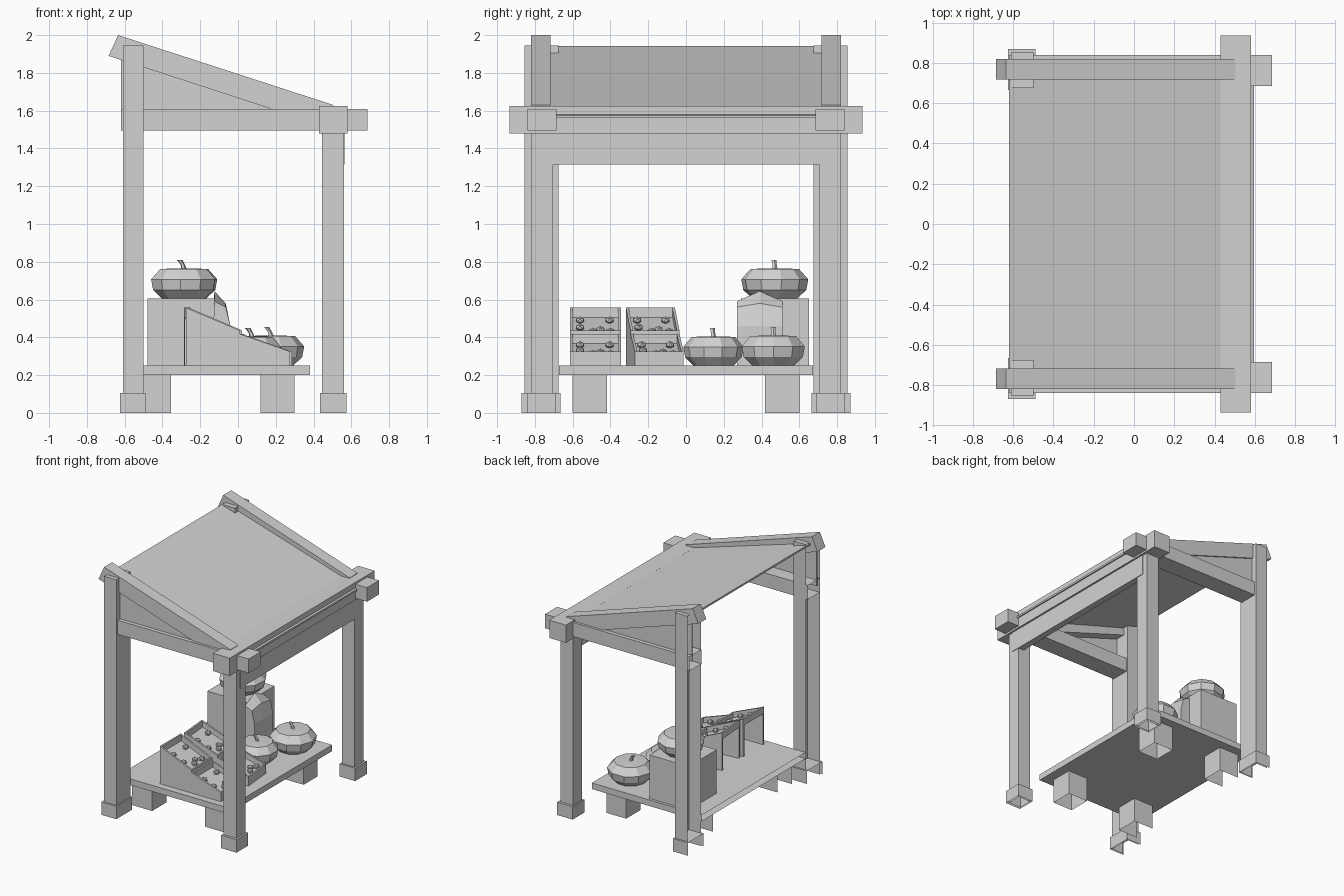
import bpy, bmesh, math
from mathutils import Matrix, Vector

old = bpy.data.objects.get("Cube")
if old:
    bpy.data.objects.remove(old)

GREY = (0.65, 0.65, 0.65, 1)
mat = bpy.data.materials.new("plain_grey")
mat.use_nodes = True
mat.diffuse_color = GREY
mat.node_tree.nodes["Principled BSDF"].inputs["Base Color"].default_value = GREY


def finish(bm, name, matrix=None):
    if matrix:
        bm.transform(matrix)
    mesh = bpy.data.meshes.new(name)
    bm.to_mesh(mesh)
    bm.free()
    mesh.materials.append(mat)
    ob = bpy.data.objects.new(name, mesh)
    bpy.context.collection.objects.link(ob)
    return ob


def box(name, x, y, z, open_sides=(), matrix=None):
    """Box from ranges; open_sides lists outward directions left without a face."""
    bm = bmesh.new()
    bmesh.ops.create_cube(bm, size=1)
    bm.normal_update()
    gone = [f for f in bm.faces if any(f.normal.dot(Vector(d)) > 0.9 for d in open_sides)]
    bmesh.ops.delete(bm, geom=gone, context='FACES')
    for v in bm.verts:
        v.co = [r[0] if c < 0 else r[1] for c, r in zip(v.co, (x, y, z))]
    return finish(bm, name, matrix)


def prism(name, profile, y0, y1, matrix=None):
    """Extrude an (x, z) outline from y0 to y1."""
    bm = bmesh.new()
    face = bm.faces.new([bm.verts.new((x, y0, z)) for x, z in profile])
    ext = bmesh.ops.extrude_face_region(bm, geom=[face])
    moved = [g for g in ext["geom"] if isinstance(g, bmesh.types.BMVert)]
    bmesh.ops.translate(bm, verts=moved, vec=(0, y1 - y0, 0))
    bmesh.ops.recalc_face_normals(bm, faces=bm.faces)
    return finish(bm, name, matrix)


def span(side, a, b):
    return tuple(sorted((side * a, side * b)))


BACK, DOWN, UP = (-1, 0, 0), (0, 0, -1), (0, 0, 1)

# Frame: posts, feet, side beams and rafters, mirrored across y
for s, label in ((-1, "front"), (1, "rear")):
    box(label + "_tall_post", (-0.61, -0.50), span(s, 0.675, 0.855), (0, 1.945), (BACK, DOWN))
    box(label + "_tall_foot", (-0.625, -0.49), span(s, 0.665, 0.87), (0, 0.105), (BACK, DOWN))
    box(label + "_short_post", (0.445, 0.56), span(s, 0.705, 0.82), (0, 1.5), (DOWN,))
    box(label + "_short_foot", (0.435, 0.575), span(s, 0.69, 0.84), (0, 0.105), (DOWN,))
    box(label + "_side_beam", (-0.62, 0.685), span(s, 0.685, 0.84), (1.495, 1.61), (BACK,))
    prism(label + "_rafter", [(-0.635, 2.0), (-0.685, 1.89), (0.465, 1.515), (0.505, 1.63)],
          *span(s, 0.717, 0.82))
    prism(label + "_gable", [(-0.62, 1.935), (-0.62, 1.56), (0.58, 1.56)], *span(s, 0.80, 0.808))

# Roof sheet, low cross beam and hanging board
prism("roof", [(-0.62, 1.942), (-0.62, 1.927), (0.595, 1.56), (0.595, 1.575)], -0.81, 0.81)
box("cross_beam", (0.43, 0.58), (-0.935, 0.935), (1.48, 1.625))
box("hanging_board", (0.51, 0.565), (-0.777, 0.777), (1.315, 1.56))

# Display table
box("table_top", (-0.61, 0.38), (-0.672, 0.672), (0.20, 0.25), (BACK,))
for s in (-1, 1):
    box("table_back_leg", (-0.535, -0.355), span(s, 0.418, 0.6), (0, 0.2), (BACK, DOWN))
    box("table_front_leg", (0.12, 0.30), span(s, 0.418, 0.6), (0, 0.2), (DOWN,))


# Pumpkins: a ten-sided squashed body with a bent stem
def ring_stack(name, rings, sides, matrix):
    bm = bmesh.new()
    loops = []
    for r, z, shift in rings:
        loops.append([bm.verts.new((shift + r * math.cos(math.tau * i / sides),
                                    r * math.sin(math.tau * i / sides), z)) for i in range(sides)])
    for a, b in zip(loops, loops[1:]):
        for i in range(sides):
            j = (i + 1) % sides
            bm.faces.new((a[i], a[j], b[j], b[i]))
    bm.faces.new(loops[0][::-1])
    bm.faces.new(loops[-1])
    return finish(bm, name, matrix)


def pumpkin(name, x, y, z, r, h, turn):
    m = Matrix.Translation((x, y, z)) @ Matrix.Rotation(turn, 4, 'Z')
    body = [(0.68, 0, 0), (0.96, 0.28, 0), (1.02, 0.62, 0), (0.74, 0.95, 0), (0.25, 0.97, 0)]
    ring_stack(name, [(k * r, t * h, 0) for k, t, _ in body], 10, m)
    ring_stack(name + "_stem", [(0.015, 0.93 * h, 0), (0.012, h + 0.015, -0.008),
                                (0.015, h + 0.04, -0.025)], 5, m)


pumpkin("box_pumpkin", -0.285, 0.47, 0.605, 0.175, 0.165, 0.2)
pumpkin("large_pumpkin", 0.175, 0.462, 0.25, 0.172, 0.165, 0)
pumpkin("small_pumpkin", 0.075, 0.145, 0.25, 0.156, 0.16, 0.3)

# Box with a peaked sack leaning on it
box("stand_box", (-0.48, -0.125), (0.29, 0.65), (0.25, 0.605))
bm = bmesh.new()
sections = [(-0.04, 0.25, 0), (-0.04, 0.46, 0), (-0.065, 0.56, 0.02), (-0.125, 0.59, 0.055)]
rows = [[bm.verts.new((x, y, z + (peak if y == 0.39 else 0))) for y in (0.27, 0.39, 0.51)]
        for x, z, peak in sections]
rows.append([bm.verts.new((-0.14, y, 0.25)) for y in (0.27, 0.39, 0.51)])
for i in range(5):
    a, b = rows[i], rows[(i + 1) % 5]
    for k in range(2):
        bm.faces.new((a[k], a[k + 1], b[k + 1], b[k]))
for k in (0, 2):
    bm.faces.new([row[k] for row in rows])
bmesh.ops.recalc_face_normals(bm, faces=bm.faces)
finish(bm, "leaning_sack")


# Stepped crates: sloped trays between side boards, filled with small produce
def crate(label, width, matrix):
    t = 0.014
    for x0, x1, z0, z1 in ((-0.275, 0.01, 0.557, 0.437), (0.01, 0.275, 0.418, 0.325)):
        for y in (-width / 2, width / 2 - t):
            prism(label + "_side", [(x0, 0.25), (x1, 0.25), (x1, z1), (x0, z0)], y, y + t, matrix)
        inner = (-width / 2 + t, width / 2 - t)
        prism(label + "_tray", [(x0, z0 - 0.045), (x1, z1 - 0.045), (x1, z1 - 0.055),
                                (x0, z0 - 0.055)], *inner, matrix)
        box(label + "_front", (x1 - t, x1), inner, (0.25, z1), (DOWN,), matrix)
        box(label + "_back_rim", (x0, x0 + t), inner, (z0 - 0.055, z0), (), matrix)
        # produce sits on the slope; u runs down it, v across it
        for u, v in ((0.3, -0.3), (0.62, -0.3), (0.8, -0.05), (0.72, 0.1), (0.3, 0.28), (0.8, 0.3)):
            bm = bmesh.new()
            bmesh.ops.create_icosphere(bm, subdivisions=1, radius=0.025)
            at = (x0 + u * (x1 - x0), v * width, z0 + u * (z1 - z0) - 0.03)
            flat = Matrix.Diagonal((1, 1, 0.8, 1))
            finish(bm, label + "_produce", matrix @ Matrix.Translation(at) @ flat)


crate("straight_crate", 0.27, Matrix.Translation((0, -0.48, 0)))
crate("turned_crate", 0.26, Matrix.Translation((0, -0.165, 0)) @ Matrix.Rotation(0.085, 4, 'Z'))
